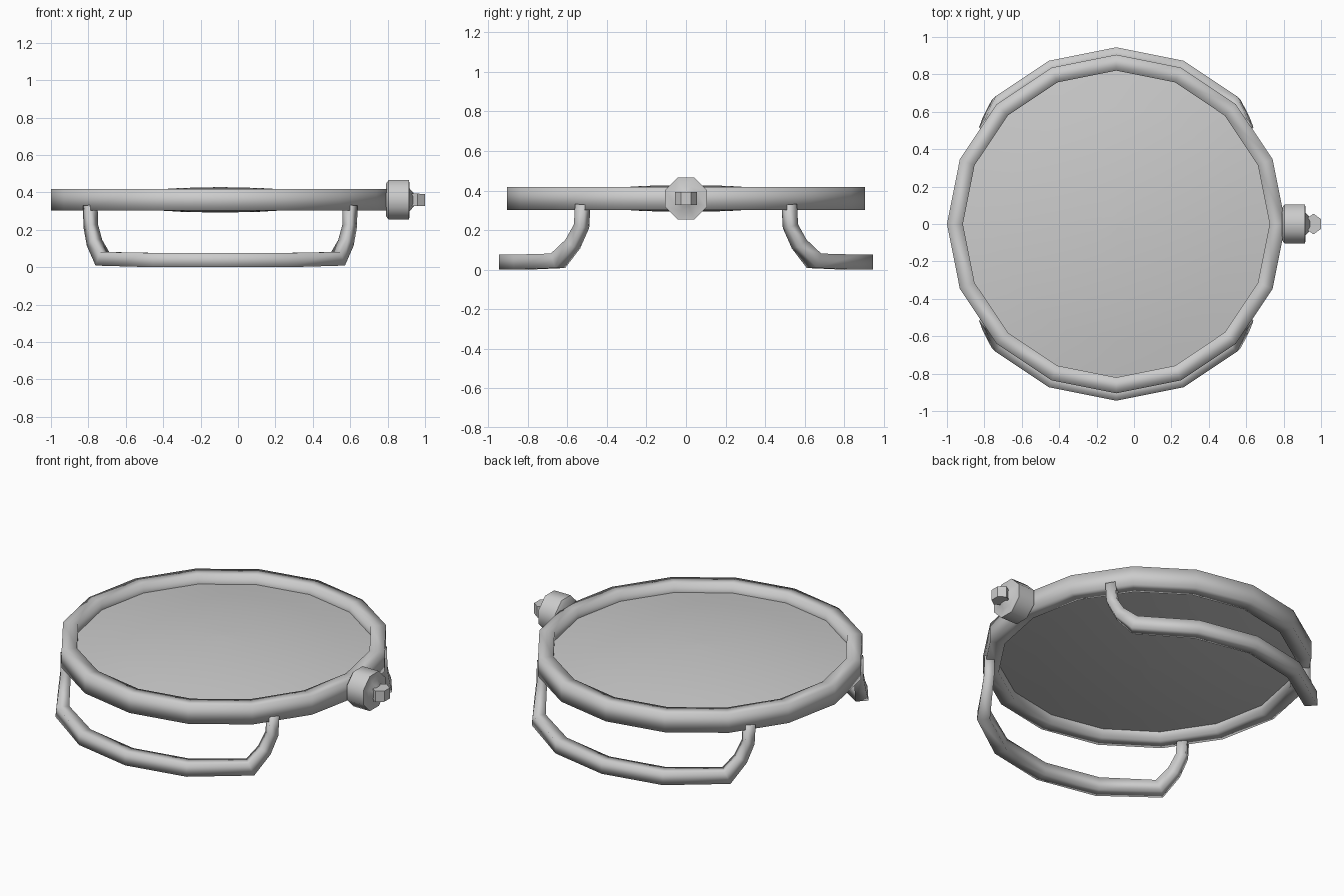
import bpy, bmesh, math
from mathutils import Vector

if "Cube" in bpy.data.objects:
    bpy.data.objects.remove(bpy.data.objects["Cube"])

CX = -0.095   # centre of the round frame
ZC = 0.36     # mid height of frame and knob
N = 16


def loft(name, sections, closed=False, cap=True, smooth=None):
    """Skin a list of equal-length point loops."""
    bm = bmesh.new()
    rings = [[bm.verts.new(p) for p in s] for s in sections]
    n, m = len(rings[0]), len(rings)
    for i in range(m if closed else m - 1):
        a, b = rings[i], rings[(i + 1) % m]
        for j in range(n):
            k = (j + 1) % n
            bm.faces.new((a[j], a[k], b[k], b[j]))
    if cap and not closed:
        bm.faces.new(rings[0])
        bm.faces.new(rings[-1])
    bmesh.ops.recalc_face_normals(bm, faces=bm.faces[:])
    me = bpy.data.meshes.new(name)
    bm.to_mesh(me)
    bm.free()
    ob = bpy.data.objects.new(name, me)
    bpy.context.collection.objects.link(ob)
    bpy.context.view_layer.objects.active = ob
    bpy.ops.object.select_all(action='DESELECT')
    ob.select_set(True)
    if smooth is None:
        bpy.ops.object.shade_smooth()
    else:
        bpy.ops.object.shade_smooth_by_angle(angle=math.radians(smooth))
    return ob


def circle(r, z, n=N):
    return [(CX + r * math.cos(2 * math.pi * i / n),
             r * math.sin(2 * math.pi * i / n), z) for i in range(n)]


# Round frame: 16 sides, rectangular section
loft("frame", [circle(0.905, 0.303), circle(0.905, 0.417),
               circle(0.82, 0.417), circle(0.82, 0.303)], closed=True)

# Lens-shaped glass disc, domed on both sides
R, BULGE = 0.835, 0.068
steps = [0.02, 0.25, 0.5, 0.75, 1.0]
dome = [(R * t, BULGE * (1 - t * t)) for t in steps]
loft("glass", [circle(r, ZC + h) for r, h in dome] +
     [circle(r, ZC - h) for r, h in reversed(dome[:-1])], smooth=30)

# Curved legs: front and back, swept square bar (x, y, z, half size)
half = [(0.346, 0.838, 0.038, 0.0375), (0.63, 0.647, 0.045, 0.036),
        (0.672, 0.572, 0.13, 0.031), (0.692, 0.528, 0.22, 0.028),
        (0.695, 0.522, 0.33, 0.028)]
path = ([(-x, y, z, w) for x, y, z, w in reversed(half)]
        + [(0, 0.907, 0.038, 0.0375)] + half)


def leg(name, sign):
    pts = [Vector((x, y * sign, z)) for x, y, z, w in path]
    secs = []
    for i, p in enumerate(pts):
        d0 = (p - pts[max(i - 1, 0)]).normalized()
        d1 = (pts[min(i + 1, len(pts) - 1)] - p).normalized()
        t = (d0 + d1).normalized()
        side = Vector((p.x, p.y, 0)).normalized()
        side = (side - t * side.dot(t)).normalized()
        up = side.cross(t)
        bend = max(0.8, max(d0.dot(t), d1.dot(t)))
        w = path[i][3]
        loop = []
        for a, b in ((1, 1), (-1, 1), (-1, -1), (1, -1)):
            q = p + side * w * a + up * (w / bend) * b
            loop.append((q.x + CX, q.y, max(q.z, 0.0)))
        secs.append(loop)
    loft(name, secs)


leg("front_leg", -1)
leg("back_leg", 1)


# Side knob: octagonal body along x with a tapering collar
def octagon(x, r):
    r /= math.cos(math.pi / 8)
    return [(x, r * math.cos(math.pi / 4 * (i + 0.5)),
             ZC + r * math.sin(math.pi / 4 * (i + 0.5))) for i in range(8)]


loft("knob", [octagon(0.79, 0.085), octagon(0.805, 0.105), octagon(0.915, 0.105),
              octagon(0.918, 0.06), octagon(0.94, 0.035)], smooth=50)


# Flattened tip, wider in y than in z
def box(x, y, z):
    return [(x, y, ZC - z), (x, y, ZC + z), (x, -y, ZC + z), (x, -y, ZC - z)]


loft("knob_tip", [box(0.93, 0.035, 0.033), box(0.96, 0.055, 0.033),
                  box(1.0, 0.026, 0.032)], smooth=50)
